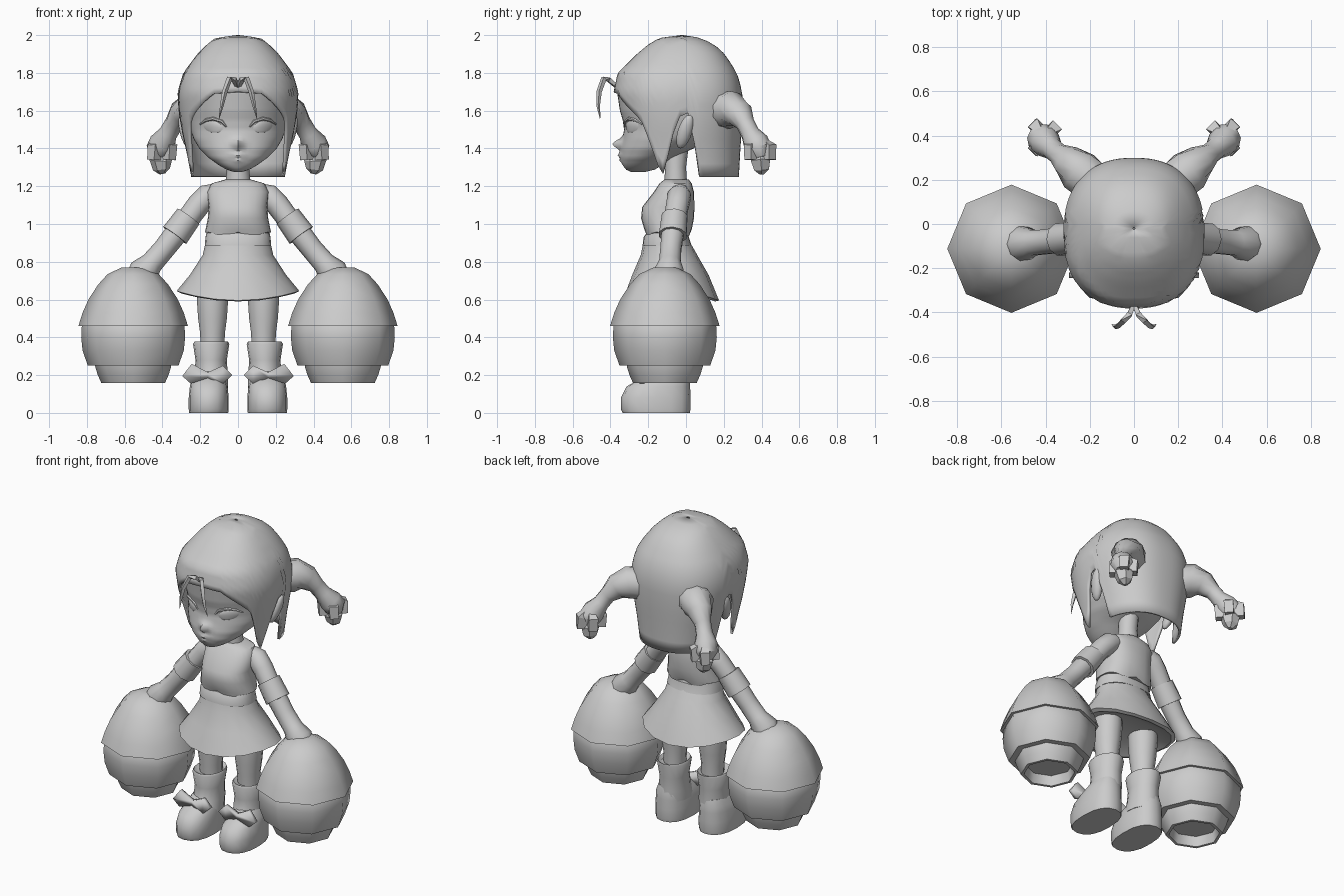
import bpy, bmesh, math
from mathutils import Vector

if "Cube" in bpy.data.objects:
    bpy.data.objects.remove(bpy.data.objects["Cube"])

grey = bpy.data.materials.new("plain_grey")
grey.diffuse_color = (0.6, 0.6, 0.6, 1)
grey.use_nodes = True
grey.node_tree.nodes["Principled BSDF"].inputs["Base Color"].default_value = grey.diffuse_color


def finish(name, bm, mirror=False, thick=0, angle=40):
    bmesh.ops.remove_doubles(bm, verts=bm.verts, dist=0.0005)
    bmesh.ops.recalc_face_normals(bm, faces=bm.faces)
    me = bpy.data.meshes.new(name)
    bm.to_mesh(me)
    bm.free()
    me.materials.append(grey)
    ob = bpy.data.objects.new(name, me)
    bpy.context.collection.objects.link(ob)
    if thick:
        m = ob.modifiers.new("thickness", 'SOLIDIFY')
        m.thickness = thick
    if mirror:
        m = ob.modifiers.new("mirror", 'MIRROR')
        m.use_clip = False
        m.use_mirror_merge = False
    bpy.ops.object.select_all(action='DESELECT')
    ob.select_set(True)
    bpy.context.view_layer.objects.active = ob
    bpy.ops.object.shade_smooth_by_angle(angle=math.radians(angle))
    return ob


def skin(name, rings, caps=(True, True), **kw):
    """Join rings of points into a surface."""
    bm = bmesh.new()
    vs = [[bm.verts.new(p) for p in r] for r in rings]
    n = len(vs[0])
    for a, b in zip(vs, vs[1:]):
        for i in range(n):
            j = (i + 1) % n
            bm.faces.new((a[i], a[j], b[j], b[i]))
    for cap, r in zip(caps, (vs[0], vs[-1])):
        if cap:
            bm.faces.new(r)
    return finish(name, bm, **kw)


def power(v, e):
    return math.copysign(abs(v) ** (2 / e), v)


def ring_point(row, a, cx=0, e=2.0):
    """Row is height, half width, front y, back y; angle 0 faces front."""
    z, w, f, b = row
    return Vector((cx + w * power(math.sin(a), e),
                   (f + b) / 2 - (b - f) / 2 * power(math.cos(a), e), z))


def stack(name, rows, n=16, cx=0, e=2.0, shift=None, **kw):
    rings = []
    for row in rows:
        r = [ring_point(row, math.tau * i / n, cx, e) for i in range(n)]
        rings.append([shift(p) for p in r] if shift else r)
    return skin(name, rings, **kw)


def tube(name, path, n=10, **kw):
    """Tube through (x, y, z, radius) points."""
    pts = [Vector(p[:3]) for p in path]
    rings = []
    for i, p in enumerate(pts):
        d = (pts[min(i + 1, len(pts) - 1)] - pts[max(i - 1, 0)]).normalized()
        u = d.cross(Vector((0, 1, 0.01))).normalized()
        v = d.cross(u)
        rings.append([p + path[i][3] * (u * math.cos(math.tau * k / n) + v * math.sin(math.tau * k / n))
                      for k in range(n)])
    return skin(name, rings, **kw)


def lerp_table(table, x):
    table = sorted(table)
    x = min(max(x, table[0][0]), table[-1][0])
    for a, b in zip(table, table[1:]):
        if x <= b[0]:
            t = (x - a[0]) / (b[0] - a[0])
            return tuple(p + (q - p) * t for p, q in zip(a, b))


# Head, with nose and lips pushed out of the face
HEAD = [(1.8, .25, -.33, .22), (1.7, .28, -.365, .25), (1.6, .27, -.35, .25), (1.55, .26, -.335, .22),
        (1.5, .25, -.328, .18), (1.45, .235, -.335, .12), (1.4, .205, -.345, .04), (1.35, .155, -.345, -.07),
        (1.31, .1, -.335, -.13), (1.285, .055, -.315, -.17), (1.275, .02, -.29, -.22)]


def features(p):
    if p.y < -.15:
        for z, sx, sz, d in ((1.425, .022, .026, .05), (1.365, .035, .012, .018), (1.335, .03, .01, .012)):
            p.y -= d * math.exp(-(p.x / sx) ** 2 - ((p.z - z) / sz) ** 2)
    return p


stack("head", [lerp_table(HEAD, 1.8 - .0125 * i) for i in range(43)], n=48, shift=features)


def face_y(x, z):
    _, w, f, b = lerp_table(HEAD, z)
    return (f + b) / 2 - (b - f) / 2 * math.sqrt(max(0, 1 - (x / w) ** 2))


# Eyes and upper lids
bm = bmesh.new()
bmesh.ops.create_uvsphere(bm, u_segments=16, v_segments=10, radius=1)
for v in bm.verts:
    x, z = .132 + .06 * v.co.x, 1.515 + .036 * v.co.z + .008 * v.co.x
    v.co = Vector((x, face_y(x, z) + .009 - .018 * -v.co.y, z))
finish("eyes", bm, mirror=True)
tube("upper_lids", [(x, face_y(x, z) - .002, z, r) for x, z, r in
                    ((.062, 1.515, .004), (.085, 1.543, .008), (.13, 1.558, .01), (.17, 1.55, .009),
                     (.2, 1.528, .004))], n=6, mirror=True)

# Hair shell whose lower edge follows the hairline, side locks and nape
HAIR = [(2.0, .005, -.025, -.015), (1.985, .12, -.14, .08), (1.95, .165, -.2, .15), (1.9, .215, -.26, .205),
        (1.8, .29, -.362, .27), (1.7, .32, -.383, .298), (1.6, .315, -.365, .3), (1.5, .3, -.35, .295),
        (1.4, .278, -.34, .288), (1.25, .255, -.33, .28)]
EDGE = [(0, 1.7), (20, 1.69), (40, 1.61), (54, 1.55), (63, 1.42), (72, 1.28), (76, 1.26), (80, 1.36),
        (85, 1.48), (90, 1.57), (99, 1.6), (101, 1.25), (180, 1.25)]
N, ROWS = 72, 16
rings = []
for k in range(ROWS + 1):
    ring = []
    for i in range(N):
        deg = 360 * i / N
        low = lerp_table(EDGE, min(deg, 360 - deg))[1]
        z = 2 - (2 - low) * (k / ROWS) ** 1.5
        ring.append(ring_point(lerp_table(HAIR, z), math.radians(deg), e=2.35))
    rings.append(ring)
skin("hair", rings, caps=(False, False), thick=.015, angle=50)

# Fringe strands
tube("fringe_strands", [(.005, -.37, 1.73, .012), (.02, -.41, 1.765, .016), (.045, -.435, 1.77, .016),
                        (.07, -.46, 1.7, .014), (.085, -.465, 1.63, .01), (.1, -.455, 1.56, .002)],
     n=4, mirror=True)

# Ears
bm = bmesh.new()
bmesh.ops.create_uvsphere(bm, u_segments=12, v_segments=8, radius=1)
for v in bm.verts:
    x, y, z = v.co
    v.co = (.28 + .03 * x + .02 * z, -.005 + .04 * y + .025 * z, 1.49 + .09 * z)
finish("ears", bm, mirror=True)

# Pigtails with tied, angular ends
tube("pigtails", [(.19, .19, 1.6, .1), (.25, .24, 1.605, .1), (.3, .285, 1.58, .075), (.34, .315, 1.53, .05),
                  (.37, .34, 1.48, .05), (.4, .37, 1.43, .07), (.42, .39, 1.39, .068), (.43, .4, 1.35, .035)],
     n=10, mirror=True)
tube("pigtail_tips", [(.4, .385, 1.4, .03), (.41, .395, 1.34, .06), (.405, .4, 1.29, .045), (.4, .4, 1.265, .015)],
     n=6, mirror=True, angle=20)
for k, (dx, dy) in enumerate(((-.045, .04), (.03, .05), (.03, -.045), (-.05, -.04))):
    tube("pigtail_ribbon_%d" % k, [(.41 + dx * .4, .39 + dy * .4, 1.44, .02), (.41 + dx, .39 + dy, 1.41, .04),
                                   (.415 + dx, .39 + dy, 1.34, .036)], n=4, mirror=True, angle=20)

# Neck and top
stack("neck", [(1.45, .06, -.12, .02), (1.3, .058, -.11, 0), (1.15, .075, -.12, .01)], n=12)
stack("top", [(1.235, .07, -.115, .015), (1.215, .14, -.14, .03), (1.17, .165, -.17, .042),
              (1.09, .155, -.232, .045), (1.03, .16, -.238, .042), (.97, .172, -.22, .03),
              (.945, .176, -.21, .02)], n=24, e=2.4,
      shift=lambda p: p + Vector((0, 0, .012 * math.cos(p.x * 40) if p.z < .96 else 0)))

# Skirt with a dipping hem and a turned-in underside
stack("waistband", [(.965, .165, -.2, .01), (.93, .172, -.225, .015), (.885, .176, -.23, .03)], n=24, e=2.3)


def dip(p):
    if p.z < .7:
        p.z -= .05 * (1 - (p.x / .325) ** 2)
    return p


stack("skirt", [(.92, .168, -.222, .012), (.835, .187, -.24, .06), (.73, .255, -.285, .12),
                (.645, .325, -.335, .175), (.64, .3, -.315, .155), (.69, .2, -.23, .06)],
      n=16, shift=dip)

# Sleeves, cuffs, forearms with hands
tube("upper_arms", [(.12, -.03, 1.165, .05), (.16, -.035, 1.15, .064), (.21, -.045, 1.1, .062),
                    (.27, -.06, 1.02, .06)], mirror=True)
tube("cuffs", [(.262, -.06, 1.04, .055), (.262, -.06, 1.04, .071), (.335, -.07, .94, .076),
               (.335, -.07, .94, .055)], mirror=True)
tube("forearms", [(.32, -.07, .96, .062), (.39, -.08, .87, .058), (.455, -.085, .795, .06),
                  (.5, -.09, .745, .082), (.53, -.09, .7, .07)], mirror=True)

# Hanging pods: three overlapping eight-sided shells
PX, PY = .555, -.112
for name, prof in (("pod_dome", [(.77, .06), (.735, .135), (.68, .185), (.6, .237), (.53, .268), (.46, .29), (.46, .26)]),
                   ("pod_middle", [(.48, .26), (.46, .272), (.4, .275), (.33, .268), (.25, .24), (.25, .2)]),
                   ("pod_base", [(.27, .205), (.24, .2), (.2, .187), (.157, .168), (.157, .15), (.22, .14)])):
    stack(name, [(z, r, PY - r, PY + r) for z, r in prof], n=8, cx=PX, mirror=True, angle=50)

# Legs, boots and boot bows
stack("legs", [(.72, .085, -.17, .01), (.6, .085, -.17, .01), (.5, .078, -.165, .0), (.42, .067, -.155, -.01),
               (.33, .065, -.15, -.01)], n=14, cx=.135, mirror=True)
stack("boot_shafts", [(.36, .07, -.16, .0), (.378, .088, -.195, .03), (.365, .096, -.2, .03), (.28, .083, -.185, .015),
                      (.2, .088, -.195, .015), (.13, .09, -.24, .015)], n=16, cx=.142, mirror=True)
stack("boot_feet", [(.22, .07, -.19, .01), (.175, .092, -.25, .02), (.14, .1, -.315, .022), (.08, .106, -.345, .024),
                    (.02, .106, -.345, .024), (0, .103, -.335, .02)], n=16, cx=.155, e=2.4, mirror=True)
bm = bmesh.new()
outline = [(.03, .2), (.08, .25), (.16, .215), (.245, .26), (.295, .195), (.25, .155), (.16, .185), (.085, .15)]
bm.faces.new([bm.verts.new((x, -.22, z)) for x, z in outline])
finish("boot_bows", bm, mirror=True, thick=.025)
